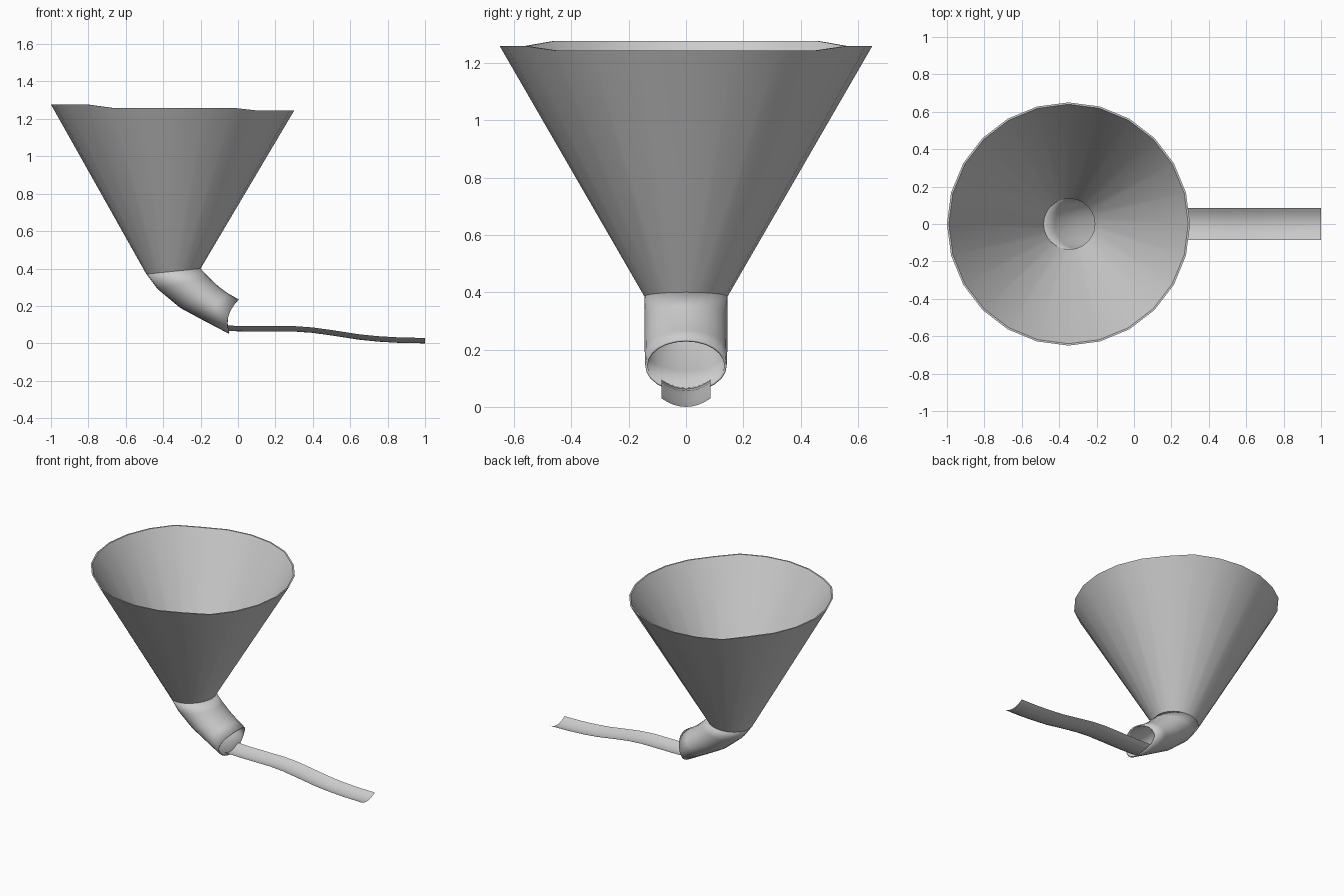
import bpy
from math import sin, cos, pi

if "Cube" in bpy.data.objects:
    bpy.data.objects.remove(bpy.data.objects["Cube"])

N = 24


def loft(name, rings, closed=True):
    """Skin a list of equal-length point rows with quads."""
    n = len(rings[0])
    verts = [p for r in rings for p in r]
    faces = []
    for i in range(len(rings) - 1):
        for j in range(n if closed else n - 1):
            k = (j + 1) % n
            faces.append((i * n + j, i * n + k, (i + 1) * n + k, (i + 1) * n + j))
    me = bpy.data.meshes.new(name)
    me.from_pydata(verts, [], faces)
    ob = bpy.data.objects.new(name, me)
    bpy.context.collection.objects.link(ob)
    bpy.context.view_layer.objects.active = ob
    ob.select_set(True)
    bpy.ops.object.shade_smooth_by_angle(angle=0.6)
    ob.select_set(False)
    return ob


def ring(left, right, half_y, bow=0.0):
    """Ring through two points of the xz plane, with a given half width in y."""
    pts = []
    for j in range(N):
        a = 2 * pi * j / N
        t = (1 + cos(a)) / 2
        x = left[0] + (right[0] - left[0]) * t - bow * sin(a) ** 2
        z = left[1] + (right[1] - left[1]) * t
        pts.append((x, half_y * sin(a), z))
    return pts


def rim(r):
    """Funnel mouth, raised at the back end and lowered at the outlet end."""
    pts = []
    for j in range(N):
        a = 2 * pi * j / N
        c = cos(a)
        z = 1.277 if c < -0.6 else 1.244 if c > 0.6 else 1.259
        pts.append((-0.35 + r * c, r * sin(a), z))
    return pts


# Funnel: inner wall, rim and outer wall
loft("funnel", [
    ring((-0.481, 0.37), (-0.209, 0.40), 0.136),
    rim(0.64),
    rim(0.65),
    ring((-0.49, 0.37), (-0.20, 0.40), 0.145),
][::-1])

# Elbow spout: bends from the funnel neck towards +x
spout = loft("spout", [
    ring((-0.05, 0.052), (0.003, 0.235), 0.142, 0.028),
    ring((-0.18, 0.12), (-0.055, 0.268), 0.144, 0.01),
    ring((-0.31, 0.19), (-0.105, 0.305), 0.145),
    ring((-0.43, 0.29), (-0.155, 0.352), 0.145),
    ring((-0.49, 0.37), (-0.20, 0.40), 0.145),
])
wall = spout.modifiers.new("wall", 'SOLIDIFY')
wall.thickness = 0.008
wall.offset = -1

# Shallow open trough running down from the spout
path = [(-0.06, 0.066), (0.05, 0.063), (0.3, 0.063), (0.4, 0.056), (0.5, 0.042),
        (0.65, 0.019), (0.75, 0.009), (0.87, 0.002), (1.0, 0.0)]
S = 8
loft("trough", [[(x, 0.085 * (2 * j / S - 1), z + 0.029 * abs(2 * j / S - 1) ** 2)
                 for j in range(S + 1)] for x, z in path][::-1], closed=False)
